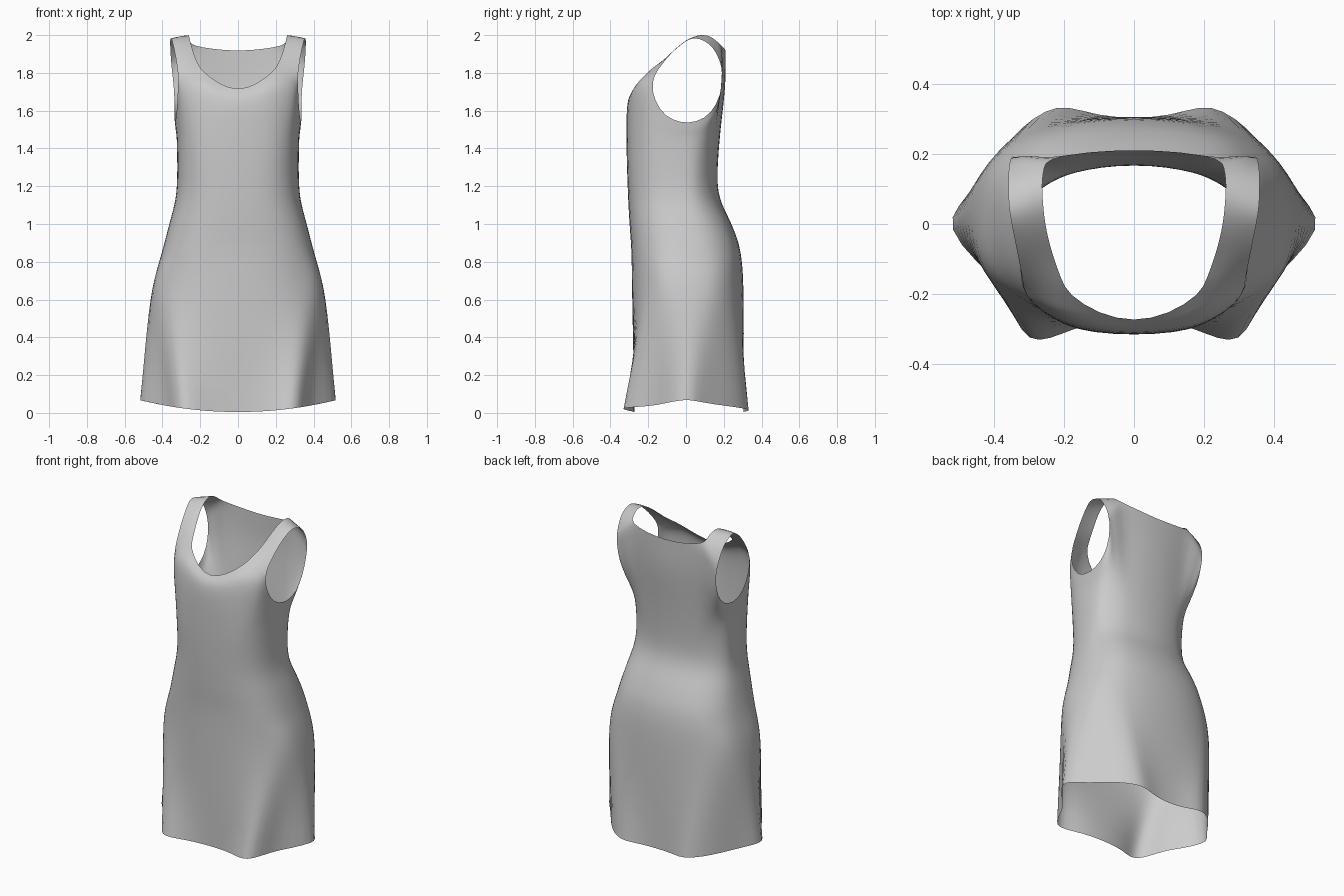
import bpy, bmesh, math
from mathutils import Vector

if "Cube" in bpy.data.objects:
    bpy.data.objects.remove(bpy.data.objects["Cube"])

# Column directions round half the body: 0 = front centre, 90 = side, 180 = back centre
ANGLES = [0, 14, 27, 37, 47, 56, 66, 78, 90, 103, 115, 126, 135, 142, 149, 165, 180]

# Rippled hem outline (x, y), front centre to back centre
HEM = [(0, -.27), (.1, -.278), (.18, -.302), (.24, -.328), (.30, -.337), (.342, -.27),
       (.38, -.17), (.45, -.11), (.536, -.01), (.505, .05), (.45, .11), (.385, .2),
       (.325, .275), (.25, .328), (.19, .338), (.1, .308), (0, .302)]

# Body sections: z, half width, front y, back y, front squareness, back squareness
SECTIONS = [(.6, .467, -.287, .308, .85, .8),
            (.85, .405, -.291, .292, .8, .8),
            (1.0, .366, -.301, .243, .78, .85),
            (1.17, .327, -.310, .172, .75, .95),
            (1.42, .325, -.317, .177, .7, .85)]

# Upper edge: front neckline, strap root, armhole, strap root, back neckline
TOP = [(0, -.28, 1.705), (.1, -.258, 1.738), (.19, -.2, 1.81), (.255, -.19, 1.80),
       (.316, -.168, 1.79), (.318, -.187, 1.71), (.323, -.14, 1.60), (.33, -.075, 1.55),
       (.335, .01, 1.53), (.335, .1, 1.555), (.335, .165, 1.63), (.34, .195, 1.74),
       (.352, .192, 1.83), (.31, .199, 1.89), (.25, .187, 1.945), (.13, .207, 1.925),
       (0, .212, 1.915)]

# Shoulder strap edges, front to back
STRAP_IN = [(.225, -.11, 1.875), (.25, -.02, 1.955), (.26, .06, 1.999), (.262, .13, 1.993)]
STRAP_OUT = [(.33, -.095, 1.885), (.345, -.02, 1.955), (.357, .05, 1.986), (.359, .14, 1.94)]


def section_point(deg, sec):
    z, w, front, back, pf, pb = sec
    s, c = math.sin(math.radians(deg)), math.cos(math.radians(deg))
    p, y = (pf, front) if c > 0 else (pb, back)
    return Vector((w * max(s, 0) ** p if deg < 180 else 0, y * abs(c) ** p, z))


def smooth_path(pts, steps):
    """Catmull-Rom curve through the points."""
    ext = [2 * pts[0] - pts[1]] + pts + [2 * pts[-1] - pts[-2]]
    out = []
    for a, b, c, d in zip(ext, ext[1:], ext[2:], ext[3:]):
        for k in range(steps):
            t = k / steps
            out.append(.5 * (2 * b + (c - a) * t + (2 * a - 5 * b + 4 * c - d) * t * t
                             + (3 * b - a - 3 * c + d) * t ** 3))
    return out + [pts[-1]]


def fill(bm, cols):
    for a, b in zip(cols, cols[1:]):
        for j in range(len(a) - 1):
            bm.faces.new((a[j], b[j], b[j + 1], a[j + 1]))


bm = bmesh.new()

# Body: one vertical curve per column, hem to upper edge
columns = []
for deg, hem, top in zip(ANGLES, HEM, TOP):
    top = Vector(top)
    pts = [Vector((*hem, .004 + .066 * (hem[0] / .53) ** 2))]
    pts += [section_point(deg, s) for s in SECTIONS]
    low = pts[-1]
    back = (1 - math.cos(math.radians(deg))) / 2
    ky, kz = .1 + .8 * back, .75 - .15 * back
    pts.append(Vector((low.x + (top.x - low.x) * .6,
                       low.y + (top.y - low.y) * ky,
                       low.z + (top.z - low.z) * kz)))
    pts.append(top)
    columns.append([bm.verts.new(p) for p in smooth_path(pts, 3)])
fill(bm, columns)

# Shoulder strap joining the front and back panels
inner = [Vector(p) for p in STRAP_IN]
outer = [Vector(p) for p in STRAP_OUT]
middle = [(a + b) / 2 + Vector((0, 0, .005)) for a, b in zip(inner, outer)]
strap = []
for path, f, b in ((inner, 2, 14), (middle, 3, 13), (outer, 4, 12)):
    first, last = columns[f][-1], columns[b][-1]
    curve = smooth_path([first.co.copy()] + path + [last.co.copy()], 2)
    strap.append([first] + [bm.verts.new(p) for p in curve[1:-1]] + [last])
fill(bm, strap)

for f in bm.faces:
    f.smooth = True
mesh = bpy.data.meshes.new("dress")
bm.to_mesh(mesh)
bm.free()
dress = bpy.data.objects.new("dress", mesh)
bpy.context.collection.objects.link(dress)

# Mirror the half across x = 0 and smooth it
mirror = dress.modifiers.new("mirror", 'MIRROR')
mirror.merge_threshold = .0005
sub = dress.modifiers.new("smooth", 'SUBSURF')
sub.levels = sub.render_levels = 1
